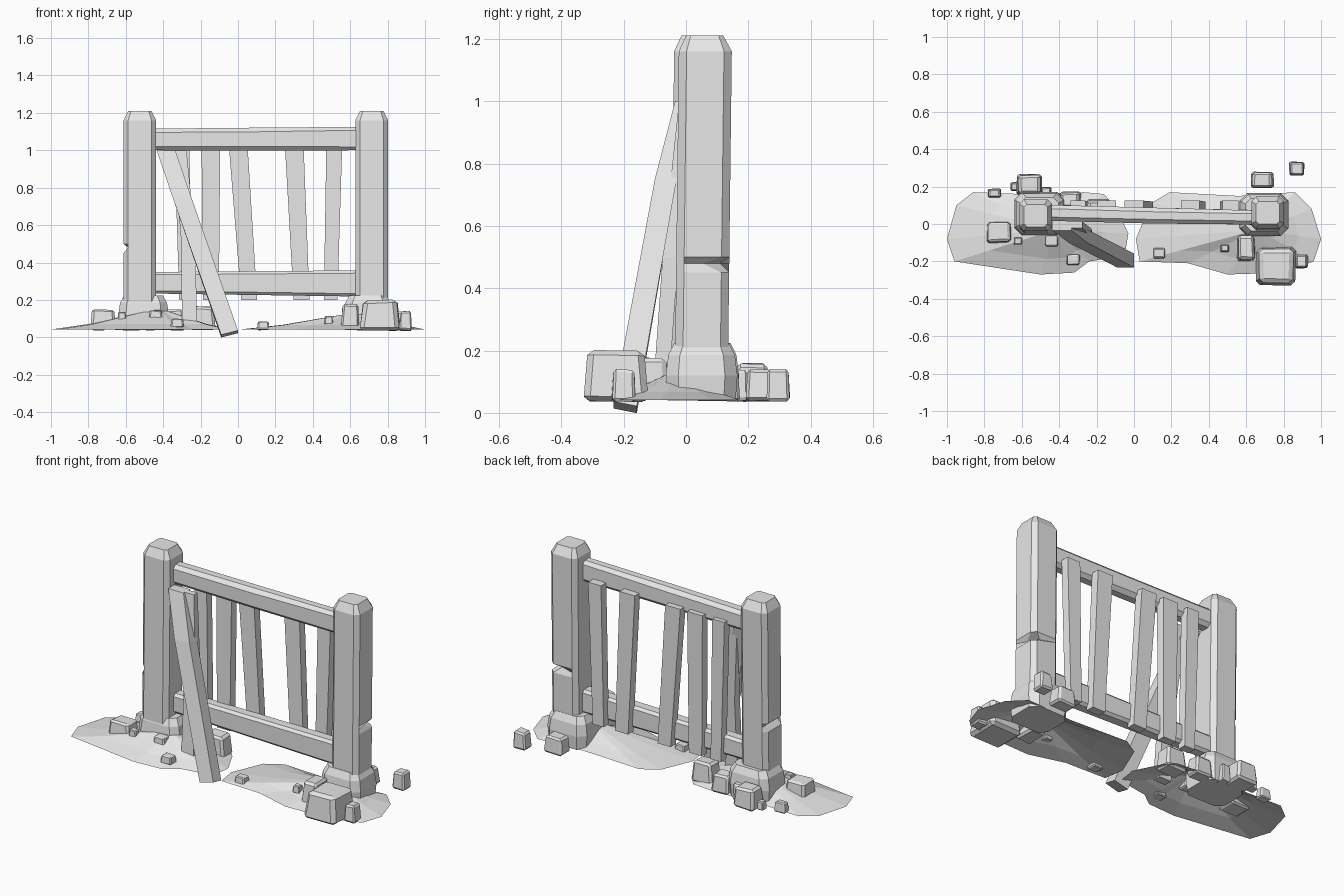
import bpy, bmesh, random
from mathutils import Vector

if "Cube" in bpy.data.objects:
    bpy.data.objects.remove(bpy.data.objects["Cube"])

stone = bpy.data.materials.new("light_grey")
stone.use_nodes = True
GREY = (0.8, 0.8, 0.8, 1)
stone.diffuse_color = GREY
stone.node_tree.nodes["Principled BSDF"].inputs["Base Color"].default_value = GREY


def finish(name, bm):
    bmesh.ops.recalc_face_normals(bm, faces=bm.faces)
    mesh = bpy.data.meshes.new(name)
    bm.to_mesh(mesh)
    bm.free()
    mesh.materials.append(stone)
    obj = bpy.data.objects.new(name, mesh)
    bpy.context.collection.objects.link(obj)
    return obj


def section(center, w, d, c, along_x=False):
    """Rectangle with cut corners, lying flat or facing along x."""
    a, b = w / 2, d / 2
    pts = [(-a + c, -b), (a - c, -b), (a, -b + c), (a, b - c),
           (a - c, b), (-a + c, b), (-a, b - c), (-a, -b + c)]
    if c == 0:
        pts = [(-a, -b), (a, -b), (a, b), (-a, b)]
    m = Vector(center)
    return [m + (Vector((0, p, q)) if along_x else Vector((p, q, 0))) for p, q in pts]


def loft(name, rings, caps=True):
    bm = bmesh.new()
    loops = [[bm.verts.new(p) for p in ring] for ring in rings]
    for lo, hi in zip(loops, loops[1:]):
        n = len(lo)
        for i in range(n):
            j = (i + 1) % n
            bm.faces.new((lo[i], lo[j], hi[j], hi[i]))
    if caps:
        bm.faces.new(loops[0])
        bm.faces.new(loops[-1])
    return finish(name, bm)


def rock(name, x, y, z, w, d, h, seed):
    """Chipped block standing on height z."""
    rnd = random.Random(seed)
    bm = bmesh.new()
    bmesh.ops.create_cube(bm, size=1)
    for v in bm.verts:
        f = 0.86 if v.co.z > 0 else 1
        v.co.x *= f + rnd.uniform(-0.1, 0.02)
        v.co.y *= f + rnd.uniform(-0.1, 0.02)
        v.co.z += rnd.uniform(-0.06, 0.02)
    bmesh.ops.bevel(bm, geom=bm.edges[:], offset=0.1, segments=1, affect='EDGES')
    for v in bm.verts:
        v.co = Vector((x + v.co.x * w, y + v.co.y * d, z + (v.co.z + 0.5) * h))
    finish(name, bm)


# Gate posts with chamfered tops and a chip in one edge
def post(name, x, y, chip):
    rings = [section((x, y + (z - 1) * 0.012, z), 0.175, 0.17, 0.025)
             for z in (0.12, 0.45, 0.48, 0.5, 1.16)]
    rings.append(section((x, y, 1.21), 0.125, 0.12, 0.015))
    for i, move in chip:
        rings[2][i] += Vector(move)
    loft(name, rings)


post("left_post", -0.525, 0.045, [(6, (0.03, 0, 0)), (7, (0.03, 0, 0))])
post("right_post", 0.715, 0.06, [(3, (-0.03, -0.06, 0)), (4, (-0.04, -0.03, 0))])


# Stone collars around the post feet
def collar(name, x, y, w, d):
    loft(name, [section((x, y, z), w * s, d * s, 0.04 * s)
                for z, s in ((0.04, 0.95), (0.12, 1), (0.185, 0.93), (0.225, 0.76))])


collar("left_collar", -0.505, 0.055, 0.27, 0.23)
collar("right_collar", 0.695, 0.05, 0.26, 0.23)

# Horizontal rails
loft("top_rail", [section((-0.47, 0.06, 1.058), 0.085, 0.115, 0.02, True),
                  section((0.1, 0.045, 1.06), 0.085, 0.122, 0.022, True),
                  section((0.66, 0.035, 1.063), 0.075, 0.125, 0.018, True)])
loft("bottom_rail", [section((-0.47, 0.06, 0.292), 0.08, 0.115, 0.015, True),
                     section((0.66, 0.035, 0.288), 0.08, 0.14, 0.015, True)])

# Upright slats fixed behind the rails: top x, bottom x, width
for n, (top, bottom, w) in enumerate([(-0.3, -0.28, 0.08), (-0.145, -0.145, 0.1),
                                      (0.0, 0.06, 0.1), (0.3, 0.34, 0.1),
                                      (0.515, 0.495, 0.085)]):
    loft(f"slat_{n + 1}", [section((bottom, 0.095, 0.2), w * 0.85, 0.05, 0),
                           section((top, 0.1, 1.04), w, 0.05, 0)])

# Loose slat and fallen brace leaning on the front
loft("loose_slat", [section((-0.26, -0.08, 0.08), 0.08, 0.05, 0),
                    section((-0.265, -0.05, 0.5), 0.075, 0.05, 0),
                    section((-0.31, -0.005, 1.0), 0.07, 0.035, 0)])
foot = section((-0.045, -0.195, 0.018), 0.09, 0.075, 0)
for p in foot:
    p.z += (p.x + 0.045) * 0.25 - (p.y + 0.195) * 0.2
loft("fallen_brace", [foot, section((-0.3, -0.065, 0.75), 0.1, 0.07, 0),
                      section((-0.385, -0.005, 1.0), 0.1, 0.06, 0)])


# Low earth mounds, open underneath
def mound(name, outline, peak, height):
    top = Vector((*peak, height))
    rings = []
    for t, rise in ((0, 0), (0.35, 0.3), (0.65, 0.7), (0.88, 1)):
        rings.append([Vector((x, y, 0)).lerp(Vector((*peak, 0)), t)
                      + Vector((0, 0, 0.042 + (top.z - 0.042) * rise)) for x, y in outline])
    obj = loft(name, rings, caps=False)
    bm = bmesh.new()
    bm.from_mesh(obj.data)
    bmesh.ops.holes_fill(bm, edges=[e for e in bm.edges if e.is_boundary
                                    and min(v.co.z for v in e.verts) > 0.06])
    bm.to_mesh(obj.data)
    bm.free()


mound("left_mound", [(-1, -.08), (-.95, .1), (-.86, .17), (-.6, .16), (-.27, .17), (-.16, .16),
                     (-.1, .09), (-.03, -.05), (-.05, -.17), (-.24, -.2), (-.32, -.26),
                     (-.5, -.27), (-.96, -.2)], (-0.42, -0.03), 0.14)
mound("right_mound", [(.01, -.08), (.09, .11), (.19, .17), (.56, .15), (.86, .17), (.95, .08),
                      (1, -.08), (.96, -.2), (.8, -.26), (.5, -.27), (.29, -.21), (.03, -.2)],
      (0.66, -0.03), 0.125)

# Scattered rocks: x, y, bottom z, width, depth, height
ROCKS = [(0.76, -0.225, 0.04, 0.22, 0.21, 0.16), (0.895, -0.2, 0.04, 0.07, 0.08, 0.1),
         (0.6, -0.125, 0.05, 0.1, 0.15, 0.13), (0.685, 0.235, 0.04, 0.13, 0.09, 0.1),
         (0.87, 0.295, 0.04, 0.085, 0.08, 0.1), (-0.72, -0.045, 0.06, 0.14, 0.12, 0.09),
         (-0.56, 0.21, 0.04, 0.14, 0.12, 0.12), (-0.47, 0.17, 0.04, 0.06, 0.06, 0.1),
         (-0.745, 0.165, 0.04, 0.075, 0.05, 0.06), (-0.64, 0.2, 0.04, 0.04, 0.05, 0.05),
         (-0.19, 0.08, 0.04, 0.14, 0.11, 0.125), (-0.34, 0.13, 0.04, 0.12, 0.09, 0.11)]
for n, r in enumerate(ROCKS):
    rock(f"rock_{n + 1}", *r, n)

# Small pebbles lying on the mounds: x, y, z, width
PEBBLES = [(-0.62, -0.09, 0.09, 0.05), (-0.44, -0.09, 0.1, 0.075), (-0.325, -0.19, 0.055, 0.075),
           (0.135, -0.155, 0.04, 0.07), (0.485, -0.13, 0.07, 0.05)]
for n, (x, y, z, w) in enumerate(PEBBLES):
    rock(f"pebble_{n + 1}", x, y, z, w, w * 0.85, 0.045, n + 40)
